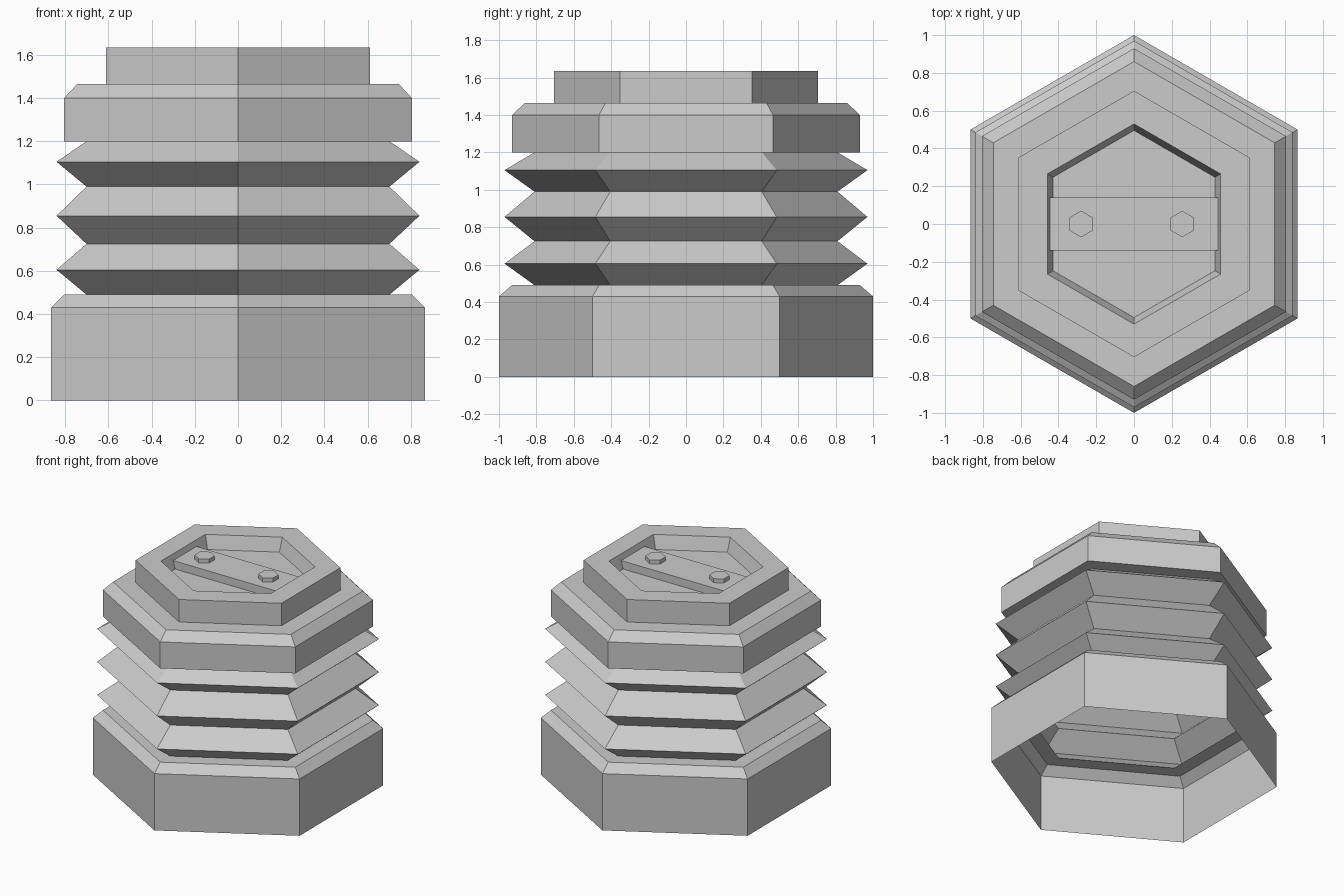
import bpy, math

if "Cube" in bpy.data.objects:
    bpy.data.objects.remove(bpy.data.objects["Cube"])

grey = bpy.data.materials.new("plain_grey")
grey.diffuse_color = (0.6, 0.6, 0.6, 1)
grey.use_nodes = True
grey.node_tree.nodes["Principled BSDF"].inputs["Base Color"].default_value = grey.diffuse_color


def make_object(name, verts, faces):
    mesh = bpy.data.meshes.new(name)
    mesh.from_pydata(verts, [], faces)
    mesh.materials.append(grey)
    obj = bpy.data.objects.new(name, mesh)
    bpy.context.collection.objects.link(obj)
    return obj


def hex_lathe(name, profile, x=0.0):
    """Sweep (radius, z) points round six sides, points on +-y; cap the last ring."""
    verts, faces = [], []
    for r, z in profile:
        for i in range(6):
            a = math.radians(90 + 60 * i)
            verts.append((x + r * math.cos(a), r * math.sin(a), z))
    for k in range(len(profile) - 1):
        for i in range(6):
            j = (i + 1) % 6
            faces.append((k * 6 + i, k * 6 + j, k * 6 + 6 + j, k * 6 + 6 + i))
    last = (len(profile) - 1) * 6
    faces.append(tuple(range(last, last + 6)))
    return make_object(name, verts, faces)


# Hollow body, open underneath: base, bellows, collar, raised rim, recess
base = [(1.0, 0.0), (1.0, 0.43), (0.93, 0.49)]
bellows = [(0.81, 0.49), (0.97, 0.605), (0.81, 0.725), (0.97, 0.855),
           (0.81, 0.99), (0.97, 1.105), (0.81, 1.2)]
collar = [(0.93, 1.2), (0.93, 1.4), (0.86, 1.465)]
rim = [(0.705, 1.465), (0.705, 1.635), (0.53, 1.635), (0.495, 1.535)]
hex_lathe("body", base + bellows + collar + rim)

# Cross bar lying in the recess
bx, by, z0, z1 = 0.445, 0.14, 1.535, 1.595
corners = [(-bx, -by), (bx, -by), (bx, by), (-bx, by)]
make_object("cross_bar",
            [(x, y, z0) for x, y in corners] + [(x, y, z1) for x, y in corners],
            [(4, 5, 6, 7)] + [(i, (i + 1) % 4, (i + 1) % 4 + 4, i + 4) for i in range(4)])

# Bolt heads on the bar
for side, x in (("left", -0.28), ("right", 0.255)):
    hex_lathe("bolt_" + side, [(0.07, z1), (0.07, 1.625)], x)
